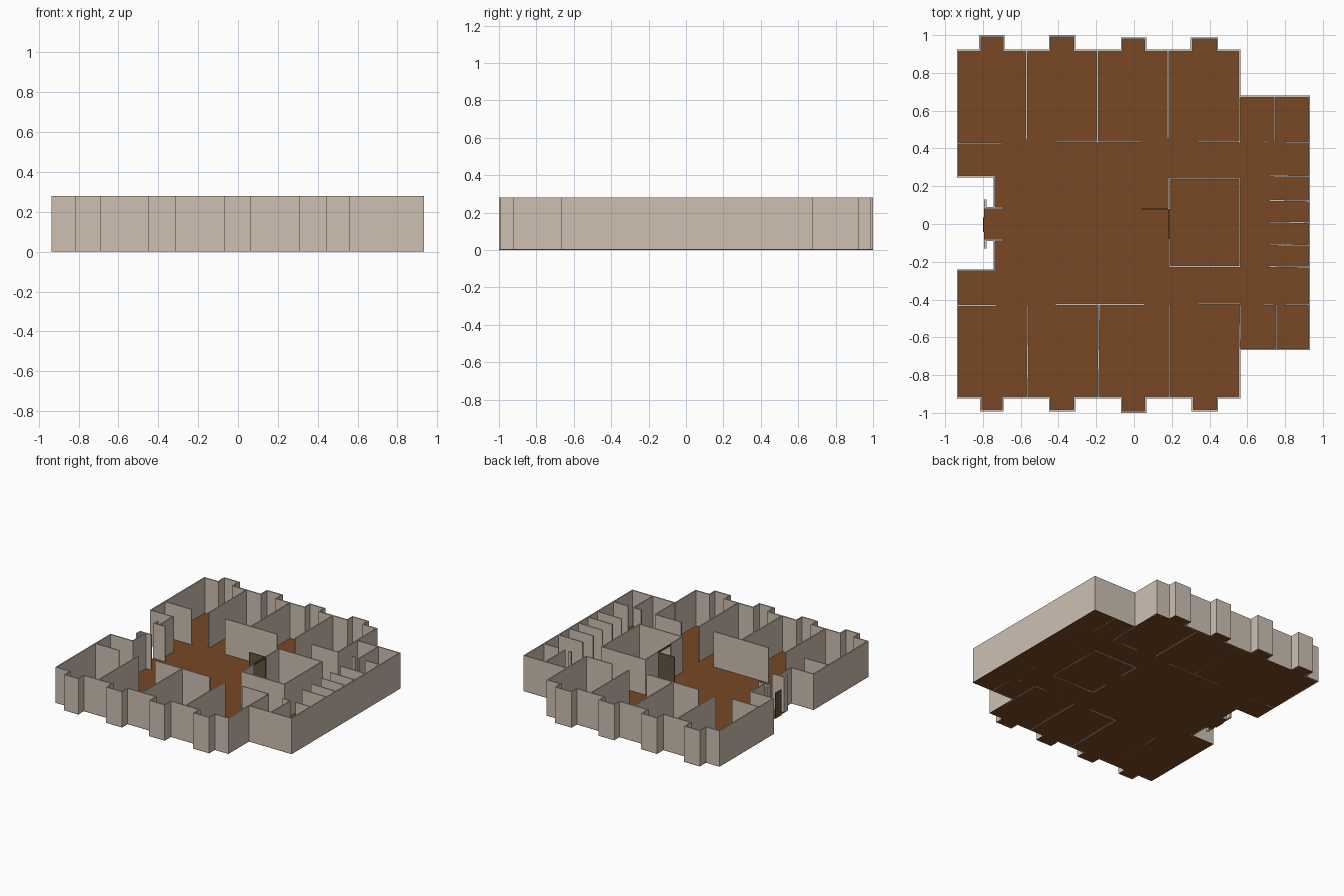
import bpy, bmesh
from mathutils import Vector

if "Cube" in bpy.data.objects:
    bpy.data.objects.remove(bpy.data.objects["Cube"])

H = 0.28      # wall height
T = 0.009     # wall thickness


def material(name, rgb):
    m = bpy.data.materials.new(name)
    m.diffuse_color = (*rgb, 1)
    m.use_nodes = True
    m.node_tree.nodes["Principled BSDF"].inputs["Base Color"].default_value = m.diffuse_color
    return m


WALL = material("plaster", (0.62, 0.53, 0.45))
FLOOR = material("brown_floor", (0.19, 0.065, 0.018))
DOOR = material("dark_wood", (0.12, 0.09, 0.05))


def prism(name, pts, z0, z1, mat):
    """Extrude a flat outline from z0 up to z1."""
    bm = bmesh.new()
    face = bm.faces.new([bm.verts.new((x, y, z0)) for x, y in pts])
    top = bmesh.ops.extrude_face_region(bm, geom=[face])["geom"]
    bmesh.ops.translate(bm, vec=(0, 0, z1 - z0),
                        verts=[v for v in top if isinstance(v, bmesh.types.BMVert)])
    bmesh.ops.recalc_face_normals(bm, faces=bm.faces)
    me = bpy.data.meshes.new(name)
    bm.to_mesh(me)
    bm.free()
    me.materials.append(mat)
    ob = bpy.data.objects.new(name, me)
    bpy.context.collection.objects.link(ob)
    return ob


def wall(name, x0, y0, x1, y1, z0=0, z1=H, mat=WALL, t=T):
    """Straight upright panel centred on a line."""
    a, b = Vector((x0, y0)), Vector((x1, y1))
    d = (b - a).normalized()
    n = Vector((d.y, -d.x)) * t / 2
    return prism(name, [a + n, b + n, b - n, a - n], z0, z1, mat)


def bay_points(bays, y):
    """Outline points of the projecting bays along one long side."""
    return [p for xa, xb, yb in bays for p in ((xa, y), (xa, yb), (xb, yb), (xb, y))]


# Clockwise outer outline, starting and ending at the entrance
top_bays = [(-.82, -.685, 1), (-.45, -.31, 1), (-.07, .065, .988), (.3, .445, .988)]
low_bays = [(.445, .305, -.992), (.065, -.07, -1), (-.31, -.45, -.992), (-.69, -.815, -.992)]
outline = ([(-.745, .085), (-.745, .247), (-.937, .247), (-.937, .923)]
           + bay_points(top_bays, .923)
           + [(.563, .923), (.563, .68), (.933, .68), (.933, -.668), (.563, -.668), (.563, -.923)]
           + bay_points(low_bays, -.923)
           + [(-.937, -.923), (-.937, -.241), (-.745, -.241), (-.745, -.085)])

# Floor slab, including the entrance threshold
prism("floor", outline + [(-.793, -.085), (-.793, .085)], 0, 0.004, FLOOR)

# Perimeter wall: outline plus its mitred inner offset
pts = [Vector(p) for p in outline]
normals = []
for a, b in zip(pts, pts[1:]):
    d = (b - a).normalized()
    normals.append(Vector((d.y, -d.x)) * T)
inner = [pts[0] + normals[0]]
inner += [p + m + n for p, m, n in zip(pts[1:-1], normals, normals[1:])]
inner.append(pts[-1] + normals[-1])
prism("perimeter_wall", pts + inner[::-1], 0, H, WALL)

# Partitions between the rooms of the two wings
for x0, x1, ya, yb in [(-.569, -.569, .92, .445), (-.193, -.193, .92, .435), (.18, .18, .92, .45),
                       (.56, .56, .68, .43), (.745, .745, .68, .435),
                       (-.562, -.565, -.43, -.92), (-.185, -.19, -.43, -.92), (.19, .19, -.43, -.92),
                       (.563, .56, -.43, -.668), (.753, .753, -.43, -.668)]:
    wall("room_partition", x0, ya, x1, yb)

# Corridor walls with gaps as doorways
for xa, xb, y in [(-.932, -.7, .428), (-.415, .035, .435), (.335, .56, .436), (.685, .71, .438),
                  (.8, .93, .433),
                  (-.932, -.727, -.432), (-.418, .055, -.426), (.335, .563, -.422),
                  (.685, .742, -.427), (.8, .93, -.427)]:
    wall("corridor_wall", xa, y, xb, y)

# Stall dividers on the right side
for y in (.255, .125, .01, -.11, -.225):
    wall("stall_divider", .715, y, .93, y - .003)

# Central room
wall("central_room_back", .18, .24, .565, .24)
wall("central_room_right", .56, .24, .56, -.228)
wall("central_room_front", .188, -.225, .565, -.225)
wall("central_room_left_a", .185, .24, .185, .08)
wall("central_room_left_b", .19, -.08, .19, -.225)

# Central room door: lintel and open leaf
wall("central_door_lintel", .186, .08, .186, -.08, H - .012, H, DOOR)
wall("central_door_leaf", .04, .08, .185, .08, .004, H - .004, DOOR, .006)

# Entrance porch, mirrored about y = 0
for s in (1, -1):
    wall("porch_side", -.785, s * .085, -.69, s * .085)
    wall("porch_wing", -.787, s * .08, -.787, s * .13, t=.014)

# Entrance door
wall("entrance_door", -.797, -.042, -.797, .035, 0, .2, DOOR, .006)
